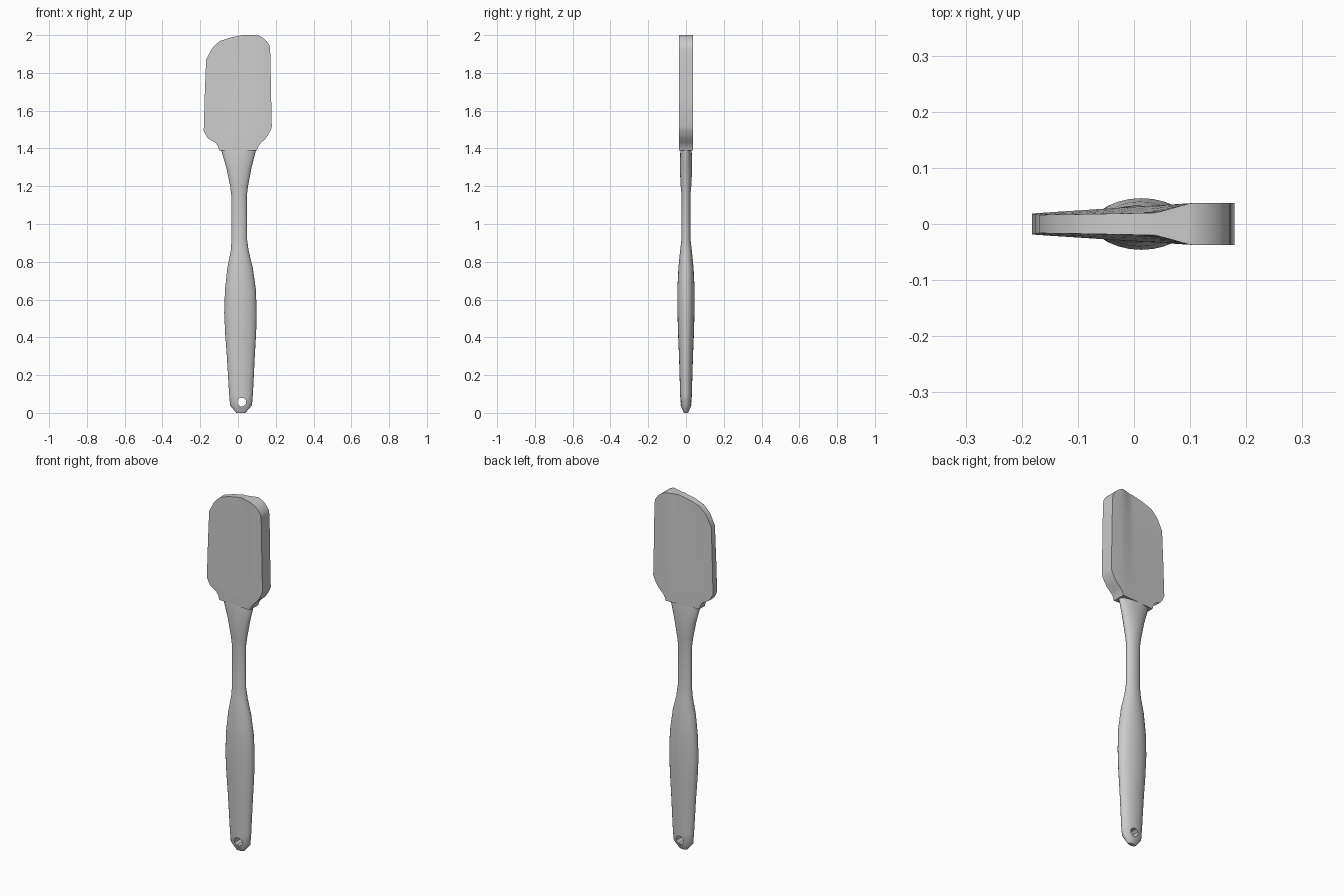
import bpy, bmesh, math

if "Cube" in bpy.data.objects:
    bpy.data.objects.remove(bpy.data.objects["Cube"])


def finish(name, bm, angle):
    bmesh.ops.recalc_face_normals(bm, faces=bm.faces)
    mesh = bpy.data.meshes.new(name)
    bm.to_mesh(mesh)
    bm.free()
    obj = bpy.data.objects.new(name, mesh)
    bpy.context.collection.objects.link(obj)
    bpy.ops.object.select_all(action='DESELECT')
    obj.select_set(True)
    bpy.context.view_layer.objects.active = obj
    bpy.ops.object.shade_smooth_by_angle(angle=math.radians(angle))
    return obj


def loft(bm, rings):
    loops = [[bm.verts.new(p) for p in ring] for ring in rings]
    for a, b in zip(loops, loops[1:]):
        for i in range(len(a)):
            j = (i + 1) % len(a)
            bm.faces.new((a[i], a[j], b[j], b[i]))
    bm.faces.new(loops[0][::-1])
    bm.faces.new(loops[-1])


# Handle: elliptical sections (z, centre x, half width, half depth)
sections = [
    (0.00, .015, .024, .011), (0.04, .016, .058, .029), (0.10, .016, .063, .031),
    (0.30, .015, .074, .037), (0.42, .014, .082, .042), (0.53, .013, .086, .045),
    (0.65, .013, .082, .046), (0.77, .011, .067, .040), (0.86, .009, .047, .031),
    (0.92, .007, .041, .024), (1.15, .006, .041, .023), (1.20, .006, .047, .028),
    (1.30, .005, .067, .033), (1.39, .003, .092, .030), (1.41, .003, .092, .028)]
N = 24
bm = bmesh.new()
loft(bm, [[(cx + rx * math.cos(2 * math.pi * i / N), ry * math.sin(2 * math.pi * i / N), z)
           for i in range(N)] for z, cx, rx, ry in sections])
handle = finish("handle", bm, 40)

# Hanging hole through the handle end
bpy.ops.mesh.primitive_cylinder_add(vertices=8, radius=.024, depth=.3, location=(.02, 0, .057),
                                    rotation=(math.pi / 2, math.pi / 8, 0))
cutter = bpy.context.object
cutter.name = "hole_cutter"
cutter.hide_render = True
mod = handle.modifiers.new("hanging_hole", 'BOOLEAN')
mod.operation, mod.solver, mod.object = 'DIFFERENCE', 'EXACT', cutter
bpy.ops.object.select_all(action='DESELECT')
handle.select_set(True)
bpy.context.view_layer.objects.active = handle
bpy.ops.object.modifier_apply(modifier=mod.name)
bpy.data.objects.remove(cutter)
bpy.ops.object.shade_smooth_by_angle(angle=math.radians(40))

# Blade: outline rows (z, left x, right x)
rows = [
    (1.39, -.100, .100), (1.412, -.106, .108), (1.43, -.118, .122), (1.452, -.157, .146),
    (1.47, -.170, .158), (1.495, -.182, .172), (1.515, -.181, .179), (1.69, -.176, .175),
    (1.868, -.169, .172), (1.926, -.140, .170), (1.945, -.123, .167), (1.968, -.098, .152),
    (1.987, -.040, .130), (2.00, .025, .103)]


def half_depth(x, z):
    # Wedge from a thin scraping edge (left) to a thick edge (right), thinner to the top
    low = .037 - .018 * min(1, max(0, (.1 - x) / .28))
    if x > .04:
        top = .020 + .017 * min(1, (x - .04) / .06)
    else:
        top = .020 - .005 * (.04 - x) / .22
    t = min(1, max(0, (z - 1.45) / .55))
    return low + (top - low) * t


C = 12
rings = []
for z, left, right in rows:
    xs = [left + (right - left) * i / C for i in range(C + 1)]
    rings.append([(x, -half_depth(x, z), z) for x in xs] +
                 [(x, half_depth(x, z), z) for x in reversed(xs)])
bm = bmesh.new()
loft(bm, rings)
finish("blade", bm, 40)
